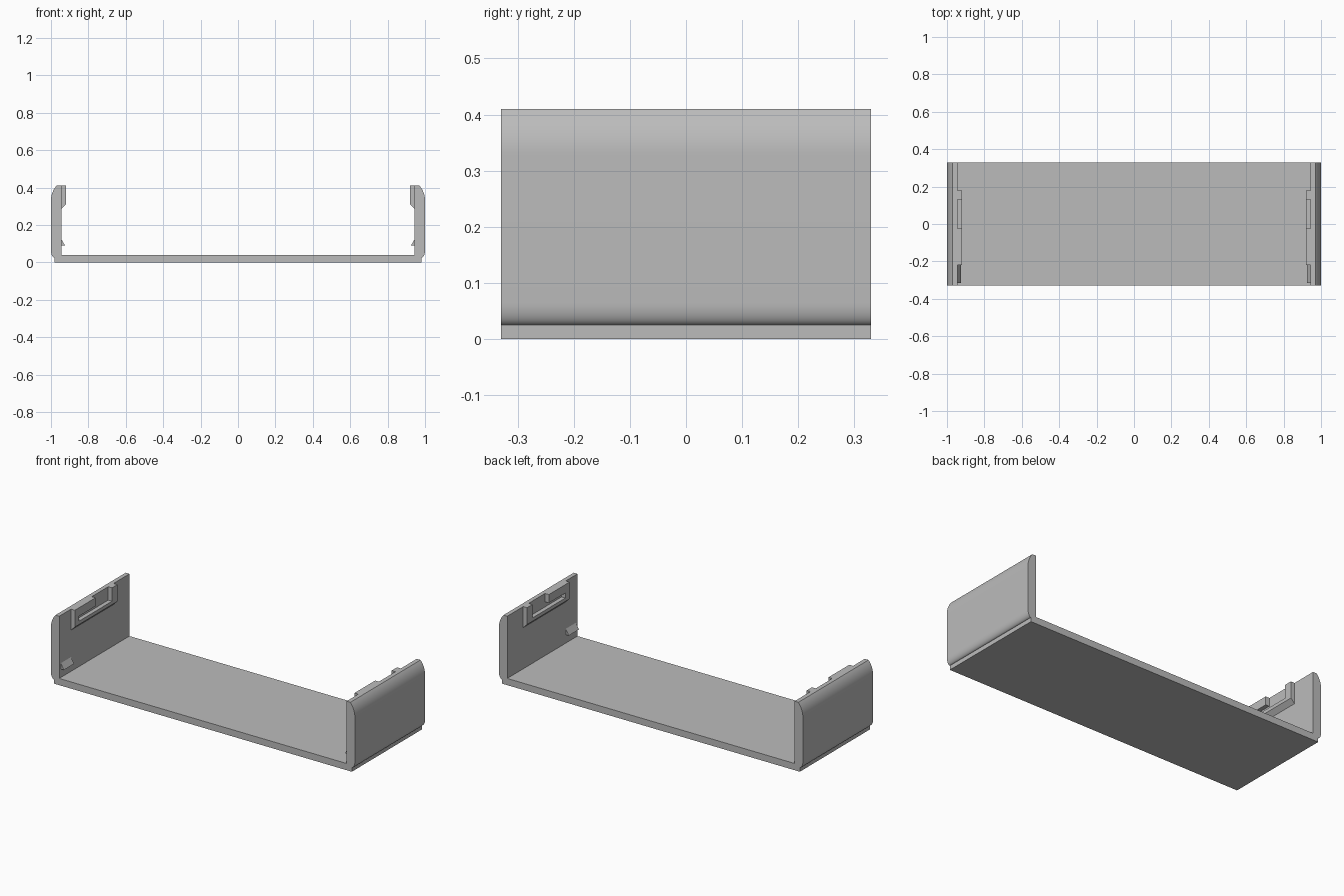
import bpy
import bmesh
from math import cos, sin, pi, asin, radians

if "Cube" in bpy.data.objects:
    bpy.data.objects.remove(bpy.data.objects["Cube"], do_unlink=True)

GREY = (0.5, 0.5, 0.5, 1)
plastic = bpy.data.materials.new("grey plastic")
plastic.use_nodes = True
plastic.diffuse_color = GREY
plastic.node_tree.nodes["Principled BSDF"].inputs["Base Color"].default_value = GREY

HALF_DEPTH = 0.33
HEIGHT = 0.41
FLOOR = 0.04
INNER = 0.945      # inner face of the side walls
CLIP = 0.92        # inner face of the clip frame
EMBED = 0.96       # where added parts end inside the wall


def extrude(name, profile, y0, y1):
    """Extrude an (x, z) outline from y0 to y1."""
    bm = bmesh.new()
    face = bm.faces.new([bm.verts.new((x, y0, z)) for x, z in profile])
    moved = bmesh.ops.extrude_face_region(bm, geom=[face])["geom"]
    verts = [v for v in moved if isinstance(v, bmesh.types.BMVert)]
    bmesh.ops.translate(bm, verts=verts, vec=(0, y1 - y0, 0))
    bmesh.ops.recalc_face_normals(bm, faces=bm.faces)
    mesh = bpy.data.meshes.new(name)
    bm.to_mesh(mesh)
    bm.free()
    obj = bpy.data.objects.new(name, mesh)
    bpy.context.collection.objects.link(obj)
    mesh.materials.append(plastic)
    return obj


def mirrored_pair(name, profile, y0, y1):
    for side, label in ((1, "left"), (-1, "right")):
        extrude(f"{label}_{name}", [(side * x, z) for x, z in profile], y0, y1)


def block(z0, z1):
    return [(EMBED, z0), (CLIP, z0), (CLIP, z1), (EMBED, z1)]


# Tray: floor and both walls as one extruded channel with rounded outer edges
STEPS = 10
half = [(0.98, 0), (0.98, 0.025)]
for i in range(1, STEPS + 1):
    a = pi / 2 * i / STEPS
    half.append((0.98 + 0.02 * sin(a), 0.065 - 0.04 * cos(a)))
radius = 0.122
for i in range(STEPS + 1):
    a = asin(0.08 / radius) * i / STEPS
    half.append((1 - radius + radius * cos(a), 0.33 + radius * sin(a)))
half += [(INNER, HEIGHT), (INNER, FLOOR)]
tray = extrude("tray", half + [(-x, z) for x, z in reversed(half)],
               -HALF_DEPTH, HALF_DEPTH)
bpy.context.view_layer.objects.active = tray
tray.select_set(True)
bpy.ops.object.shade_smooth_by_angle(angle=radians(25))

# Clip frame: chamfered lower bar, two end posts and a short upper rim
SILL = 0.33
bar = [(EMBED, 0.285), (INNER, 0.285), (CLIP, 0.31), (CLIP, SILL), (EMBED, SILL)]
mirrored_pair("clip_bar", bar, -0.22, 0.18)
mirrored_pair("clip_front_post", block(SILL, HEIGHT), -0.22, -0.18)
mirrored_pair("clip_back_post", block(SILL, HEIGHT), 0.13, 0.18)
mirrored_pair("clip_rim", block(0.36, HEIGHT), -0.18, -0.025)

# Small wedge catches low on the walls, near the front
wedge = [(EMBED, 0.09), (0.925, 0.09), (INNER, 0.125), (EMBED, 0.125)]
mirrored_pair("wedge_catch", wedge, -0.315, -0.22)
